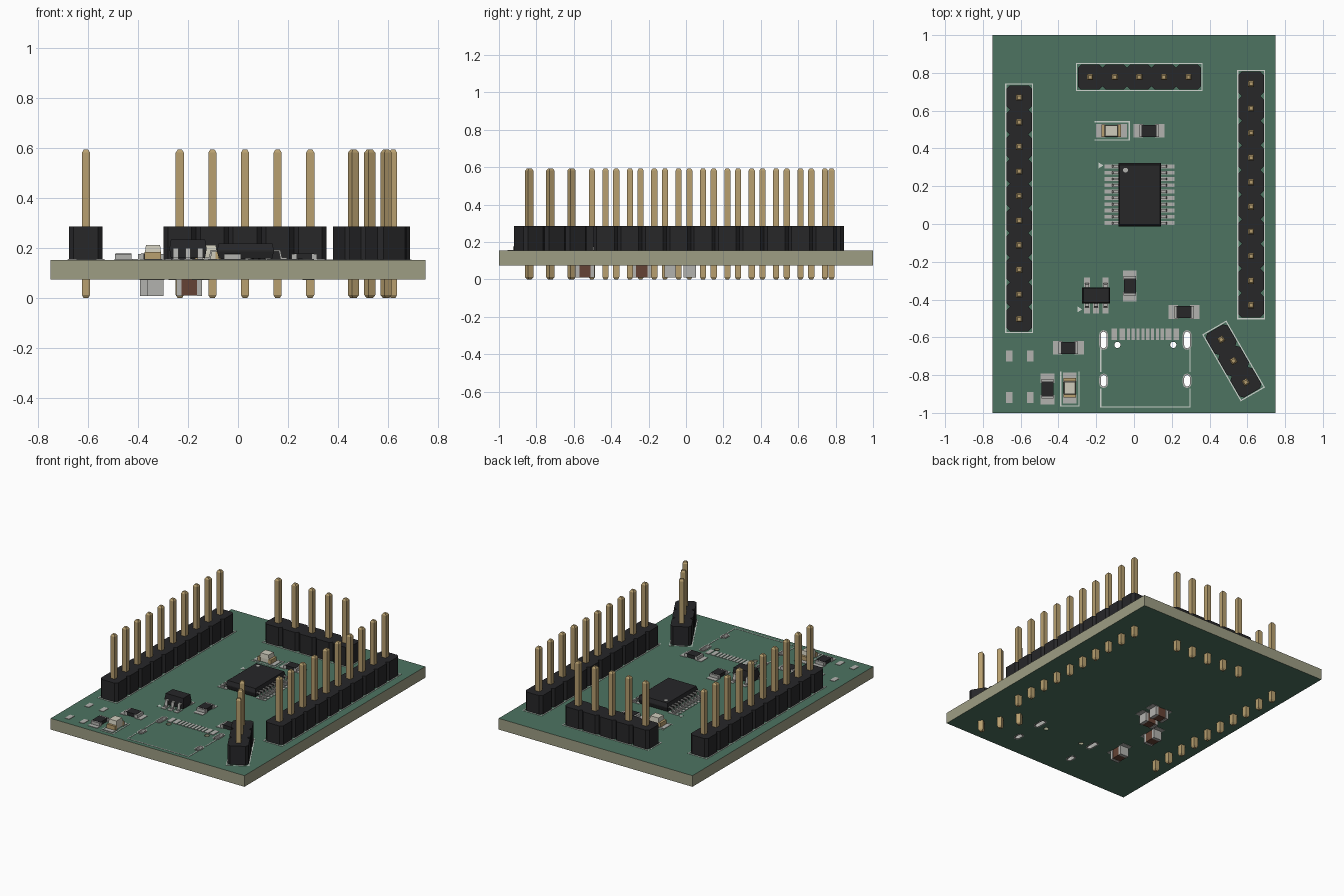
import bpy, bmesh
from math import pi, cos, sin, radians
from mathutils import Matrix, Vector

if "Cube" in bpy.data.objects:
    bpy.data.objects.remove(bpy.data.objects["Cube"])

COLORS = {
    "mask_green": (0.075, 0.175, 0.12), "board_core": (0.34, 0.34, 0.23),
    "black": (0.02, 0.02, 0.022), "gold": (0.48, 0.35, 0.16),
    "metal": (0.45, 0.45, 0.43), "silk": (0.62, 0.66, 0.62),
    "brown": (0.13, 0.055, 0.035), "cream": (0.62, 0.6, 0.5),
}
MATS = {}
for key, c in COLORS.items():
    MATS[key] = bpy.data.materials.new(key)
    MATS[key].diffuse_color = (*c, 1)

BOT, TOP = 0.075, 0.153          # board faces
I4 = Matrix.Identity(4)
parts = {}


def part(name, mat):
    if name not in parts:
        parts[name] = (bmesh.new(), mat)
    return parts[name][0]


def place(x, y, deg=0, z=0):
    return Matrix.Translation((x, y, z)) @ Matrix.Rotation(radians(deg), 4, 'Z')


def loft(bm, pts, levels, M=I4):
    """Closed solid: outline pts repeated at (z, scale) levels."""
    c = sum((Vector(p) for p in pts), Vector((0, 0))) / len(pts)
    rings = [[bm.verts.new(M @ Vector((*(c + (Vector(p) - c) * s), z))) for p in pts]
             for z, s in levels]
    for a, b in zip(rings, rings[1:]):
        for i in range(len(pts)):
            j = (i + 1) % len(pts)
            bm.faces.new((a[i], a[j], b[j], b[i]))
    bm.faces.new(rings[0][::-1])
    bm.faces.new(rings[-1])


def rect(cx, cy, sx, sy):
    x, y = sx / 2, sy / 2
    return [(cx - x, cy - y), (cx + x, cy - y), (cx + x, cy + y), (cx - x, cy + y)]


def box(bm, cx, cy, sx, sy, z0, z1, M=I4):
    loft(bm, rect(cx, cy, sx, sy), [(z0, 1), (z1, 1)], M)


def stadium(w, l, n=8):
    r, h = w / 2, (l - w) / 2
    return [(r * cos(a), r * sin(a) + (h if k == 0 else -h))
            for k in (0, 1) for a in (pi * (k + i / n) for i in range(n + 1))]


def pad(cx, cy, sx, sy, M=I4, under=False):
    z = (BOT - 0.002, BOT + 0.002) if under else (TOP - 0.002, TOP + 0.003)
    box(part("solder_pads", "metal"), cx, cy, sx, sy, *z, M)


def line(x0, y0, x1, y1, M=I4, w=0.006):
    box(part("silkscreen_lines", "silk"), (x0 + x1) / 2, (y0 + y1) / 2,
        abs(x1 - x0) + w, abs(y1 - y0) + w, TOP - 0.002, TOP + 0.002, M)


# Pin headers: chamfered body segments, square pins with tapered tips
def header(name, n, x, y, deg):
    M, p, h, c = place(x, y, deg), 0.1303, 0.067, 0.018
    up, down = [], []
    for i in range(n):
        a = (i - (n - 1) / 2) * p
        l, r = a - p / 2, a + p / 2
        down += [(l, -h + c), (l + c, -h), (r - c, -h)]
        up += [(l, h - c), (l + c, h), (r - c, h)]
        loft(part(name + "_pins", "gold"), rect(a, 0, 0.033, 0.033),
             [(0, .55), (.012, 1), (.581, 1), (.593, .55)], M)
    e = n * p / 2
    outline = down + [(e, -h + c), (e, h - c)] + up[::-1]
    loft(part(name + "_body", "black"), outline, [(TOP + 0.002, 1), (0.286, 1)], M)
    e, h = e + 0.006, h + 0.004
    for s in (-1, 1):
        line(-e, s * h, e, s * h, M)
        line(s * e, -h, s * e, h, M)


header("left_header", 10, -0.608, 0.083, 90)
header("right_header", 10, 0.62, 0.156, 90)
header("top_header", 5, 0.028, 0.778, 0)
header("angled_header", 3, 0.527, -0.725, -60)


# Two-terminal chips
def terminals(name, mat, M, z0, z1):
    for s in (-1, 1):
        box(part(name, mat), s * 0.041, 0, 0.021, 0.066, z0, z1, M)


def chip_pads(M, under=False):
    for s in (-1, 1):
        pad(s * 0.057, 0, 0.05, 0.072, M, under)


for x, y, d in [(-.458, -.873, 90), (.08, .493, 0), (-.348, -.656, 0),
                (-.022, -.328, 90), (.265, -.466, 0)]:
    M = place(x, y, d)
    chip_pads(M)
    terminals("resistor_terminals", "metal", M, TOP + .002, .177)
    box(part("resistor_bodies", "black"), 0, 0, 0.078, 0.064, TOP + .003, .179, M)

for x, y, d in [(-.12, .493, 0), (-.34, -.868, -90)]:
    M = place(x, y, d)
    chip_pads(M)
    terminals("led_terminals", "gold", M, TOP + .002, .184)
    box(part("led_bases", "cream"), 0, 0, 0.085, 0.062, TOP + .003, .183, M)
    loft(part("led_lenses", "cream"), rect(0, 0, .072, .064), [(.183, 1), (.213, .88)], M)
    for s in (-1, 1):
        line(-.085, s * .048, .095, s * .048, M)
    line(.095, -.048, .095, .048, M)

# Capacitors on the underside
for x, y, d in [(-.33, -.54, 90), (-.358, -.237, 90), (-.195, -.083, 0), (-.195, .02, 0)]:
    M = place(x, y, d)
    chip_pads(M, True)
    terminals("capacitor_terminals", "metal", M, .009, BOT)
    box(part("capacitor_bodies", "brown"), 0, 0, 0.064, 0.062, .011, BOT, M)


# Integrated circuits with gull-wing leads; each lead points along local +x
def gull(name, M, r0, r1, zm, w):
    t, z, m = 0.007, TOP + .003, (r0 + r1) / 2
    prof = [(r0 - .01, zm), (m - .006, zm), (m, z), (r1, z), (r1, z + t),
            (m + .006, z + t), (m, zm + t), (r0 - .01, zm + t)]
    R = Matrix.Rotation(pi / 2, 4, 'X')
    loft(part(name, "metal"), prof, [(-w / 2, 1), (w / 2, 1)], M @ R)


cx, cy = 0.03, 0.155
loft(part("controller_body", "black"), rect(cx, cy, .226, .334),
     [(.159, .95), (.187, 1), (.193, 1), (.218, .95)])
dot = [(cx - .075 + .013 * cos(i * pi / 8), cy + .13 + .013 * sin(i * pi / 8)) for i in range(16)]
loft(part("controller_index_dot", "metal"), dot, [(.21, 1), (.219, 1)])
for d in (0, 180):
    for i in range(10):
        M = place(cx, cy, d) @ place(0, (i - 4.5) * 0.0333)
        gull("controller_leads", M, .113, .166, .186, .013)
        pad(.148, 0, .074, .02, M)

ux, uy = -0.2, -0.378
loft(part("regulator_body", "black"), rect(ux, uy, .148, .084),
     [(.16, .92), (.193, 1), (.2, 1), (.235, .92)])
for d, slots in ((-90, (-1, 0, 1)), (90, (-1, 1))):
    for i in slots:
        M = place(ux, uy, d) @ place(0, i * 0.0487)
        gull("regulator_leads", M, .042, .075, .193, .021)
        pad(.07, 0, .052, .032, M)
for x, y in ((-.178, .31), (-.29, -.452)):   # first-pin arrows
    loft(part("silkscreen_lines", "silk"), [(x - .01, y - .016), (x + .016, y), (x - .01, y + .016)],
         [(TOP - .002, 1), (TOP + .002, 1)])

# Empty connector footprint: contact pads, outline, plated slots, round holes
kx = 0.06
for s in (-1, 1):
    for o, w in [(.0128, .016), (.0384, .016), (.064, .016), (.0896, .016), (.123, .03), (.164, .03)]:
        pad(kx + s * o, -.583, w, .062)
    line(kx + s * .236, -.66, kx + s * .236, -.78)
    line(kx + s * .236, -.875, kx + s * .236, -.968)
line(kx - .236, -.968, kx + .236, -.968)

cut = part("hole_cutter", "metal")
for s in (-1, 1):
    loft(cut, stadium(.033, .0331), [(0, 1), (.25, 1)], place(kx + s * .148, -.64))
    for y, l in ((-.614, .088), (-.83, .06)):
        M = place(kx + s * .221, y)
        loft(cut, stadium(.034, l + .004), [(0, 1), (.25, 1)], M)
        bm = part("slot_plating", "metal")
        za, zb = BOT - .002, TOP + .003
        o, q = stadium(.046, l + .016), stadium(.03, l)
        rings = [[bm.verts.new(M @ Vector((*p, z))) for p in pts]
                 for pts, z in ((o, za), (o, zb), (q, zb), (q, za))]
        for k in range(4):
            a, b = rings[k], rings[(k + 1) % 4]
            for i in range(len(o)):
                j = (i + 1) % len(o)
                bm.faces.new((a[i], a[j], b[j], b[i]))

# Empty switch pads
for x in (-.661, -.55):
    for y in (-.7, -.918):
        pad(x, y, .034, .058)

# Board
box(part("circuit_board", "board_core"), 0, 0, 1.5, 2, BOT, TOP)

for name, (bm, mat) in parts.items():
    bmesh.ops.recalc_face_normals(bm, faces=bm.faces)
    me = bpy.data.meshes.new(name)
    bm.to_mesh(me)
    bm.free()
    me.materials.append(MATS[mat])
    bpy.context.collection.objects.link(bpy.data.objects.new(name, me))

# Green faces on the board, holes cut through it
board, cutter = bpy.data.objects["circuit_board"], bpy.data.objects["hole_cutter"]
board.data.materials.append(MATS["mask_green"])
for f in board.data.polygons:
    f.material_index = 1 if abs(f.normal.z) > 0.5 else 0
cutter.data.materials.clear()
cutter.data.materials.append(MATS["board_core"])
mod = board.modifiers.new("holes", 'BOOLEAN')
mod.operation, mod.solver, mod.object = 'DIFFERENCE', 'EXACT', cutter
cutter.hide_render = True
cutter.hide_set(True)

for m in bpy.data.materials:
    if m.users and not m.is_grease_pencil:
        m.use_nodes = True
        m.node_tree.nodes["Principled BSDF"].inputs["Base Color"].default_value = m.diffuse_color
